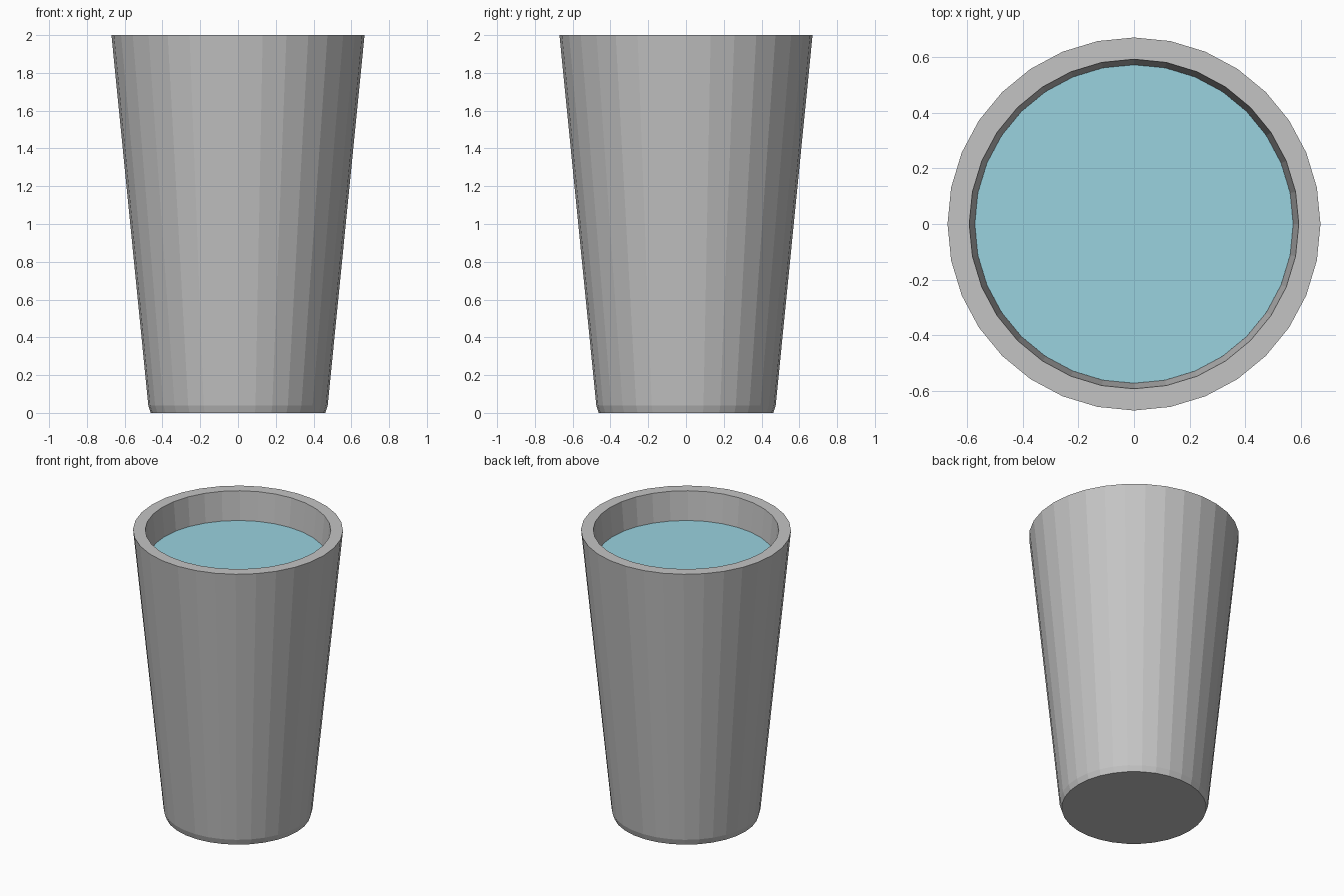
import bpy, bmesh, math

if "Cube" in bpy.data.objects:
    bpy.data.objects.remove(bpy.data.objects["Cube"])

SIDES = 32


def material(name, rgb):
    mat = bpy.data.materials.new(name)
    mat.diffuse_color = (*rgb, 1)
    mat.use_nodes = True
    mat.node_tree.nodes["Principled BSDF"].inputs["Base Color"].default_value = mat.diffuse_color
    return mat


def lathe(name, profile, mat):
    """Revolve (radius, height) points around z and cap both ends."""
    bm = bmesh.new()
    rings = []
    for r, z in profile:
        rings.append([bm.verts.new((r * math.cos(2 * math.pi * i / SIDES),
                                    r * math.sin(2 * math.pi * i / SIDES), z))
                      for i in range(SIDES)])
    for a, b in zip(rings, rings[1:]):
        for i in range(SIDES):
            j = (i + 1) % SIDES
            bm.faces.new((a[i], a[j], b[j], b[i]))
    bm.faces.new(rings[0])
    bm.faces.new(rings[-1])
    bmesh.ops.recalc_face_normals(bm, faces=bm.faces)
    mesh = bpy.data.meshes.new(name)
    bm.to_mesh(mesh)
    bm.free()
    mesh.materials.append(mat)
    obj = bpy.data.objects.new(name, mesh)
    bpy.context.collection.objects.link(obj)
    return obj


grey = material("cup grey", (0.55, 0.55, 0.55))
blue = material("water blue", (0.32, 0.645, 0.74))

# Tapered cup: chamfered foot, outer wall, thick rim, inner wall and floor
lathe("cup", [(0.462, 0), (0.475, 0.04), (0.67, 2.0),
              (0.592, 2.0), (0.41, 0.12)], grey)

# Liquid filling the cup, with a slightly raised centre
lathe("liquid", [(0.408, 0.125), (0.572, 1.8), (0.511, 1.8), (0.511, 1.804)], blue)
